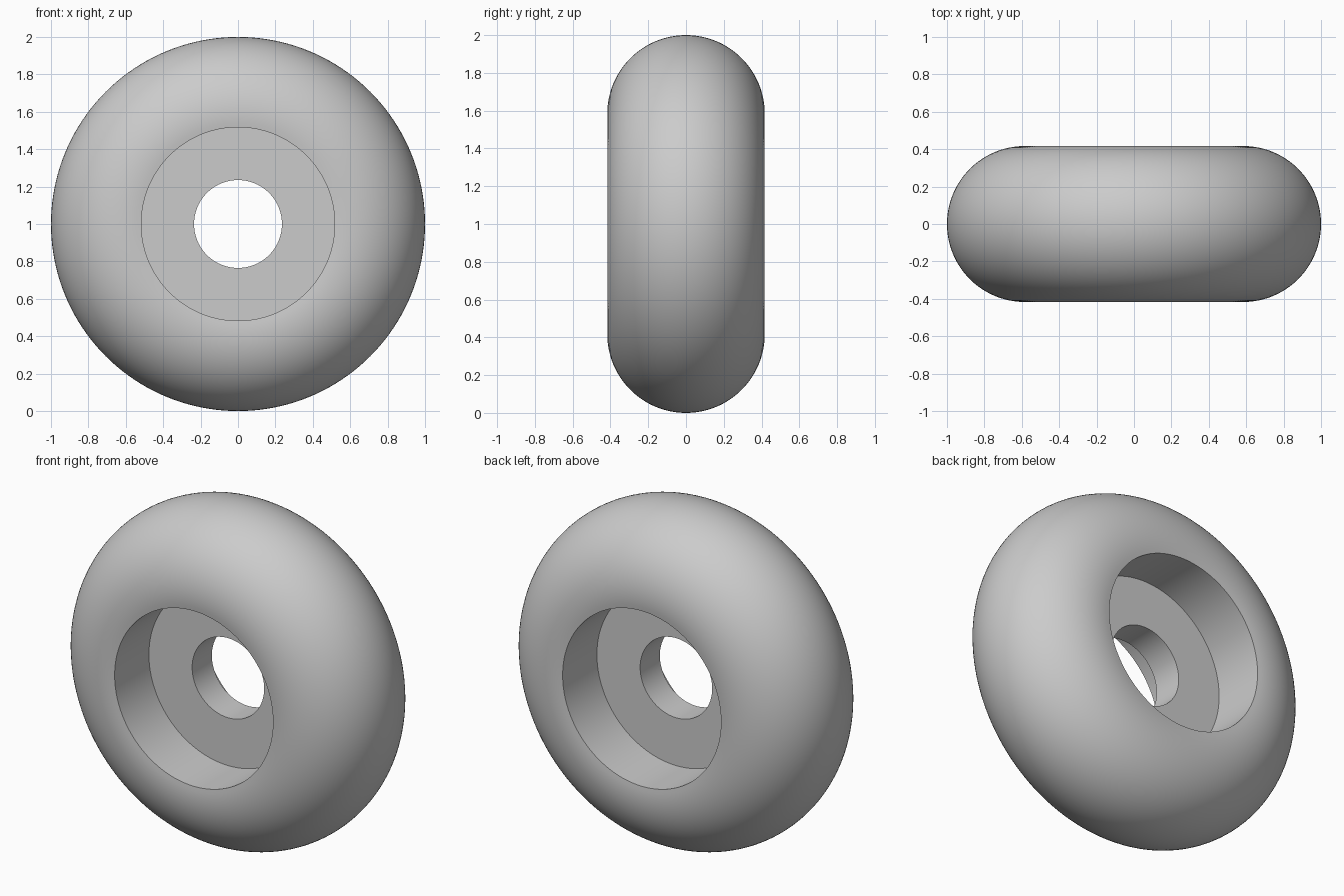
import bpy, bmesh, math
from mathutils import Vector

cube = bpy.data.objects.get("Cube")
if cube:
    bpy.data.objects.remove(cube, do_unlink=True)

# Proportions of the wheel, turning about the y axis
TYRE_RADIUS = 0.417           # radius of the round tread
RING_RADIUS = 1 - TYRE_RADIUS # centre of the tread's cross-section
RECESS_RADIUS = 0.517
BORE_RADIUS = 0.235
WEB_HALF = 0.092              # half the thickness of the central disc
ARC_STEPS = 56
SEGMENTS = 160

grey = bpy.data.materials.new("light_grey")
grey.use_nodes = True
grey.diffuse_color = (0.6, 0.6, 0.6, 1)
grey.node_tree.nodes["Principled BSDF"].inputs["Base Color"].default_value = grey.diffuse_color

# Cross-section: bore, web, recess wall and rounded tread, front to back
start = math.acos((RECESS_RADIUS - RING_RADIUS) / TYRE_RADIUS)
profile = [(BORE_RADIUS, -WEB_HALF), (RECESS_RADIUS, -WEB_HALF)]
for i in range(ARC_STEPS + 1):
    a = start * (2 * i / ARC_STEPS - 1)
    profile.append((RING_RADIUS + TYRE_RADIUS * math.cos(a), TYRE_RADIUS * math.sin(a)))
profile += [(RECESS_RADIUS, WEB_HALF), (BORE_RADIUS, WEB_HALF)]

# Revolve the closed cross-section into the wheel
bm = bmesh.new()
verts = [bm.verts.new((r, y, 1)) for r, y in profile]
edges = [bm.edges.new((v, verts[(i + 1) % len(verts)])) for i, v in enumerate(verts)]
bmesh.ops.spin(bm, geom=verts + edges, cent=Vector((0, 0, 1)), axis=Vector((0, 1, 0)),
               angle=math.tau, steps=SEGMENTS, use_duplicate=False)
bmesh.ops.remove_doubles(bm, verts=bm.verts, dist=0.0001)
bmesh.ops.recalc_face_normals(bm, faces=bm.faces)

mesh = bpy.data.meshes.new("wheel")
bm.to_mesh(mesh)
bm.free()
mesh.materials.append(grey)
wheel = bpy.data.objects.new("wheel", mesh)
bpy.context.collection.objects.link(wheel)

# Smooth tread with crisp recess and bore edges
bpy.ops.object.select_all(action='DESELECT')
wheel.select_set(True)
bpy.context.view_layer.objects.active = wheel
bpy.ops.object.shade_smooth_by_angle(angle=math.radians(35))
